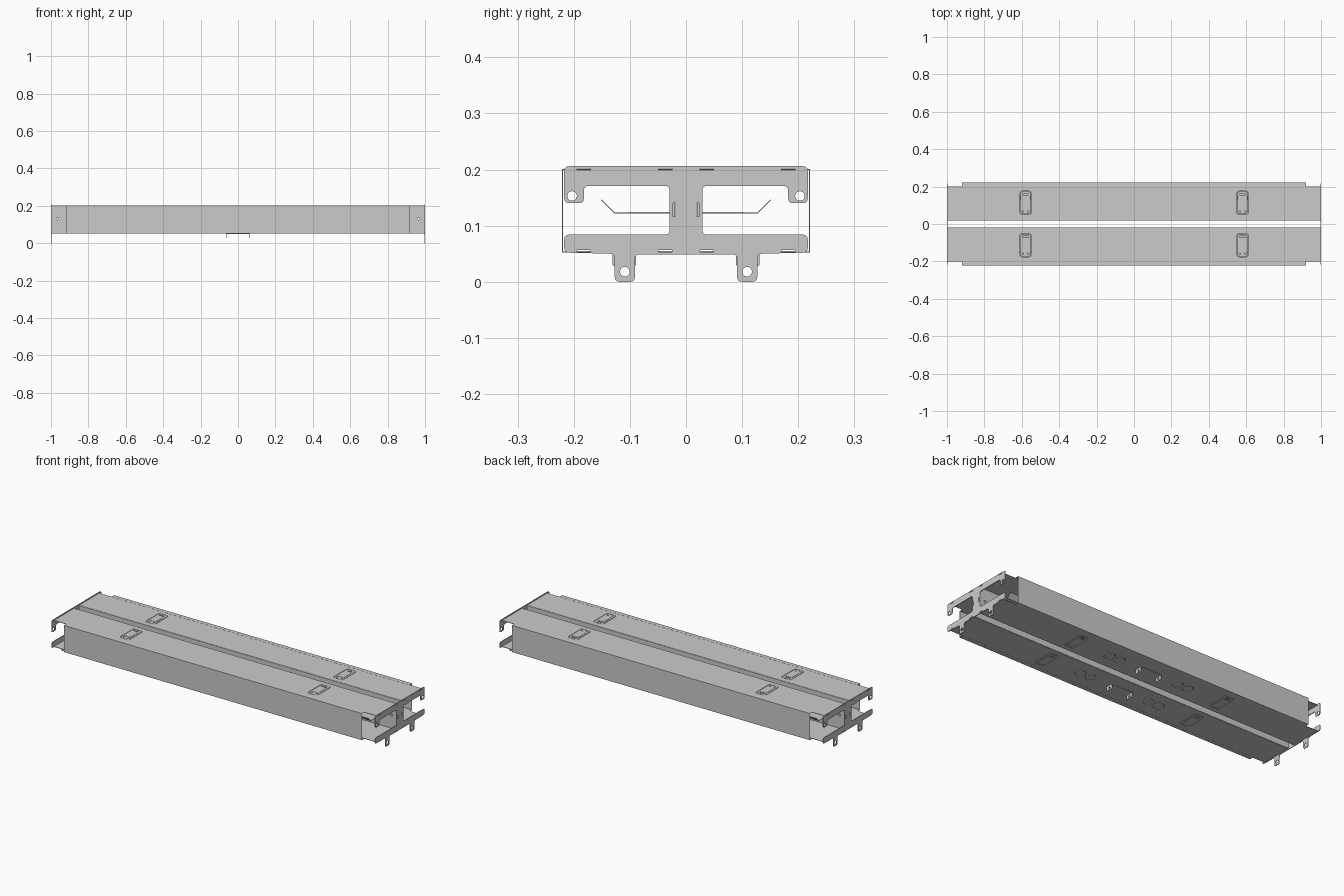
import bpy, bmesh, math
from mathutils import Matrix, Vector

if "Cube" in bpy.data.objects:
    bpy.data.objects.remove(bpy.data.objects["Cube"])

T = 0.0024  # sheet thickness

# Local (u, v, w) axes of a sheet, by the direction it faces
FACING = {
    'x': Matrix(((0, 0, 1, 0), (1, 0, 0, 0), (0, 1, 0, 0), (0, 0, 0, 1))),
    'y': Matrix(((1, 0, 0, 0), (0, 0, -1, 0), (0, 1, 0, 0), (0, 0, 0, 1))),
    'z': Matrix.Identity(4),
}
OFFSET = {'x': Vector((1, 0, 0)), 'y': Vector((0, 1, 0)), 'z': Vector((0, 0, 1))}


def circle(u, v, r, n=20):
    return [(u + r * math.cos(2 * math.pi * i / n), v + r * math.sin(2 * math.pi * i / n))
            for i in range(n)]


def rounded(points, r, n=4):
    """Round every corner of a polygon with a quadratic blend."""
    out = []
    for i, p in enumerate(points):
        p = Vector(p)
        a, b = Vector(points[i - 1]) - p, Vector(points[(i + 1) % len(points)]) - p
        k = min(r, a.length * 0.45, b.length * 0.45)
        a, b = p + a.normalized() * k, p + b.normalized() * k
        for j in range(n + 1):
            t = j / n
            out.append(tuple(a * (1 - t) ** 2 + p * 2 * t * (1 - t) + b * t * t))
    return out


def rect(u, v, w, h, r=0.0):
    pts = [(u - w / 2, v - h / 2), (u + w / 2, v - h / 2),
           (u + w / 2, v + h / 2), (u - w / 2, v + h / 2)]
    return rounded(pts, r) if r else pts


def sheet(name, loops, facing, pos, thick=T):
    """Flat sheet: first loop is the outline, the others are holes."""
    cu = bpy.data.curves.new(name, 'CURVE')
    cu.dimensions, cu.fill_mode, cu.extrude = '2D', 'BOTH', thick / 2
    for loop in loops:
        sp = cu.splines.new('POLY')
        sp.points.add(len(loop) - 1)
        for pt, (u, v) in zip(sp.points, loop):
            pt.co = (u, v, 0, 1)
        sp.use_cyclic_u = True
    tmp = bpy.data.objects.new(name + "_curve", cu)
    bpy.context.collection.objects.link(tmp)
    dg = bpy.context.evaluated_depsgraph_get()
    me = bpy.data.meshes.new_from_object(tmp.evaluated_get(dg))
    bpy.data.objects.remove(tmp)
    bm = bmesh.new()
    bm.from_mesh(me)
    bmesh.ops.remove_doubles(bm, verts=bm.verts, dist=1e-5)
    bm.transform(Matrix.Translation(OFFSET[facing] * pos) @ FACING[facing])
    bmesh.ops.recalc_face_normals(bm, faces=bm.faces)
    for f in bm.faces:
        f.smooth = False
    bm.to_mesh(me)
    bm.free()
    me.name = name
    ob = bpy.data.objects.new(name, me)
    bpy.context.collection.objects.link(ob)
    return ob


def bent(name, path, x0, x1, thick=T):
    """Folded sheet: a (y, z) path swept along x and thickened."""
    bm = bmesh.new()
    rows = [[bm.verts.new((x, y, z)) for y, z in path] for x in (x0, x1)]
    for i in range(len(path) - 1):
        bm.faces.new((rows[0][i], rows[0][i + 1], rows[1][i + 1], rows[1][i]))
    me = bpy.data.meshes.new(name)
    bm.to_mesh(me)
    bm.free()
    ob = bpy.data.objects.new(name, me)
    bpy.context.collection.objects.link(ob)
    mod = ob.modifiers.new("thickness", 'SOLIDIFY')
    mod.thickness, mod.offset = thick, 0
    return ob


# End plates: I-shaped profile with hooked arms and two feet
half = [(0.217, 0.206), (0.217, 0.14), (0.182, 0.14), (0.182, 0.171), (0.029, 0.171),
        (0.029, 0.084), (0.217, 0.084), (0.217, 0.052), (0.127, 0.05), (0.127, 0.0),
        (0.091, 0.0), (0.091, 0.049)]
outline = rounded(half + [(-y, z) for y, z in reversed(half)], 0.009)
holes = []
for s in (-1, 1):
    holes += [circle(s * 0.203, 0.153, 0.0085), circle(s * 0.109, 0.018, 0.0085),
              rect(s * 0.021, 0.128, 0.004, 0.024)]
    for y in (0.037, 0.182):
        holes += [rect(s * y, z, 0.024, 0.003) for z in (0.2, 0.055)]
for s, side in ((-1, "left"), (1, "right")):
    sheet("end_plate_" + side, [outline] + holes, 'x', s * 0.998, 0.004)

for s, side in ((-1, "front"), (1, "back")):
    # Top and bottom decks with rounded openings for the hatches
    for z, hx, deck in ((0.2, 0.58, "top"), (0.054, 0.46, "bottom")):
        loops = [rect(0, s * 0.111, 1.993, 0.178)]
        loops += [rect(x, s * 0.113, 0.06, 0.125, 0.014) for x in (-hx, hx)]
        if deck == "bottom":
            # Half-moon slots around the knockouts
            for x in (-0.215, 0.215):
                for c in (-0.032, 0.032):
                    for a0 in (0.25, math.pi + 0.25):
                        arc = [a0 + i * (math.pi - 0.5) / 8 for i in range(9)]
                        ring = [(0.029, a) for a in arc] + [(0.0265, a) for a in reversed(arc)]
                        loops.append([(x + c + r * math.cos(a), s * 0.11 + r * math.sin(a))
                                      for r, a in ring])
        sheet(f"{deck}_deck_{side}", loops, 'z', z)
        # Hatch plates with a window frame, latch slots and screw holes
        for x, end in ((-hx, "left"), (hx, "right")):
            hatch = [rect(x, s * 0.113, 0.055, 0.12, 0.012),
                     rect(x, 0.045 * 1 + s * 0.113, 0.03, 0.006),
                     circle(x - 0.014, s * 0.113 - 0.046, 0.004, 10),
                     circle(x + 0.014, s * 0.113 - 0.046, 0.004, 10)]
            sheet(f"{deck}_hatch_{side}_{end}", hatch, 'z', z)
            sheet(f"{deck}_hatch_panel_{side}_{end}",
                  [rect(x, s * 0.113, 0.036, 0.07, 0.005)], 'z',
                  z + (0.0012 if deck == "top" else -0.0012))

    # Centre web and its reinforced, drilled ends
    drill = [circle(x, 0.13, 0.006, 12) for x in (-0.965, 0.965)]
    sheet("centre_web_" + side, [rect(0, 0.127, 1.993, 0.146)] + drill, 'y', s * 0.0212)
    for x, end in ((-0.962, "left"), (0.962, "right")):
        sheet(f"web_doubler_{side}_{end}",
              [rect(x, 0.128, 0.07, 0.086, 0.008), circle(math.copysign(0.965, x), 0.13, 0.006, 12)],
              'y', s * 0.0234)

    # Inner cable tray with raised lip
    bent("cable_tray_" + side, [(s * 0.0215, 0.123), (s * 0.128, 0.123), (s * 0.151, 0.146)],
         -0.91, 0.91, 0.002)

    # Side panel with flanges folded in at top and bottom
    bent("side_panel_" + side, [(s * 0.198, 0.2005), (s * 0.22, 0.2005),
                                (s * 0.22, 0.0535), (s * 0.198, 0.0535)], -0.92, 0.92)

    # Hanging bracket under the deck
    sheet("bracket_base_" + side, [rect(0, s * 0.11, 0.128, 0.042)], 'z', 0.0518)
    for x, end in ((-0.063, "left"), (0.063, "right")):
        sheet(f"bracket_tab_{side}_{end}",
              [rounded([(s * 0.089, 0.052), (s * 0.131, 0.052),
                        (s * 0.131, 0.028), (s * 0.089, 0.028)], 0.004),
               circle(s * 0.11, 0.039, 0.005, 12)], 'x', x)
